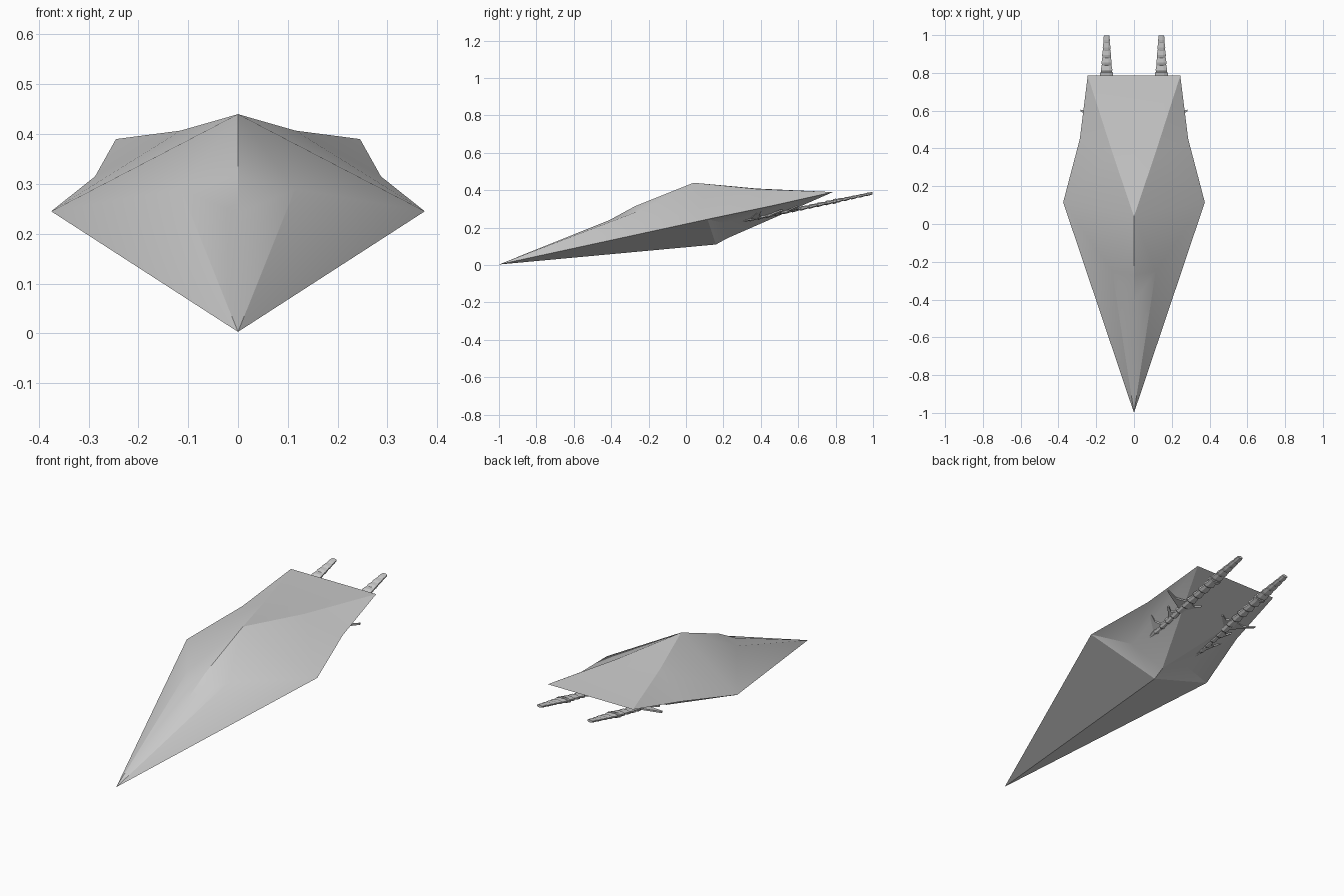
import bpy, bmesh, math
from mathutils import Vector

if "Cube" in bpy.data.objects:
    bpy.data.objects.remove(bpy.data.objects["Cube"])


def make_object(name, bm, angle=None):
    bmesh.ops.recalc_face_normals(bm, faces=bm.faces)
    me = bpy.data.meshes.new(name)
    bm.to_mesh(me)
    bm.free()
    ob = bpy.data.objects.new(name, me)
    bpy.context.collection.objects.link(ob)
    if angle:
        bpy.ops.object.select_all(action='DESELECT')
        ob.select_set(True)
        bpy.context.view_layer.objects.active = ob
        bpy.ops.object.shade_smooth_by_angle(angle=math.radians(angle))
    return ob


# Hull: right half as named corner points, mirrored across x = 0
P = {
    'nose': (0, -1, 0.003), 'dip': (0, -0.41, 0.24), 'brow': (0, -0.27, 0.316),
    'cheek': (0.115, -0.25, 0.29), 'peak': (0, 0.04, 0.44), 'tip': (0.375, 0.115, 0.245),
    'ridge': (0.115, 0.38, 0.407), 'flank': (0.287, 0.45, 0.315),
    'corner': (0.245, 0.785, 0.39), 'tail': (0, 0.785, 0.39),
    'mid': (0, 0.38, 0.409), 'keel': (0, 0.16, 0.11), 'step': (0, 0.22, 0.143),
    'recess': (0.18, 0.2, 0.225),
}
F = ['nose dip cheek', 'dip brow cheek', 'brow peak cheek', 'nose cheek tip',
     'cheek peak tip', 'peak ridge tip', 'tip ridge flank', 'ridge corner flank',
     'peak mid ridge', 'mid tail corner ridge',
     'nose tip keel', 'keel tip recess', 'keel recess step', 'recess tip flank',
     'recess flank corner', 'step recess corner', 'step corner tail']
bm = bmesh.new()
for s in (1, -1):
    v = {k: bm.verts.new((p[0] * s, p[1], p[2])) for k, p in P.items()}
    for f in F:
        bm.faces.new([v[k] for k in f.split()])
bmesh.ops.remove_doubles(bm, verts=bm.verts, dist=0.0005)
make_object('hull', bm, 22)


def axis(y):
    return 0.232 + (y - 0.28) * 0.212


def loft(bm, cx, rings, n=8):
    prev = None
    for y, w, h in rings:
        ring = [bm.verts.new((cx + w * math.cos(math.tau * (i + .5) / n), y,
                              axis(y) + h * math.sin(math.tau * (i + .5) / n))) for i in range(n)]
        if prev:
            for i in range(n):
                bm.faces.new((prev[i], prev[(i + 1) % n], ring[(i + 1) % n], ring[i]))
        else:
            bm.faces.new(ring)
        prev = ring
    bm.faces.new(prev)


def blade(bm, pts, thick=0.004):
    lo = [bm.verts.new(Vector(p) - Vector((0, 0, thick))) for p in pts]
    hi = [bm.verts.new(Vector(p) + Vector((0, 0, thick))) for p in pts]
    bm.faces.new(lo)
    bm.faces.new(hi)
    for i in range(len(pts)):
        j = (i + 1) % len(pts)
        bm.faces.new((lo[i], lo[j], hi[j], hi[i]))


for s, side in ((1, 'right'), (-1, 'left')):
    cx = 0.145 * s
    # Slim tail boom with overlapping segments
    rings = [(0.28, 0.004, 0.003), (0.34, 0.016, 0.010)]
    y = 0.34
    while y < 0.75:
        w = 0.018 + 0.014 * (y - 0.34) / 0.4
        rings += [(y + 0.005, w, 0.013), (y + 0.044, w * 0.72, 0.009)]
        y += 0.045
    rings += [(0.787, 0.037, 0.014), (0.802, 0.037, 0.014)]
    for i in range(5):
        a = 0.804 + i * 0.0392
        w = 0.033 - i * 0.0036
        rings += [(a, w * 0.93, 0.009), (a + 0.012, w, 0.0125 - i * 0.0008),
                  (a + 0.036, w * 0.86, 0.007)]
    bm = bmesh.new()
    loft(bm, cx, rings)
    make_object(side + '_tail_boom', bm)

    # Swept fins on both sides of the boom
    bm = bmesh.new()
    for y, span, rise in ((0.36, 0.085, 0.045), (0.47, 0.06, 0.02), (0.56, 0.137, 0.025)):
        for d, k in ((1, 1.0), (-1, 0.55)):
            z = axis(y)
            root, end = cx + s * d * 0.008, cx + s * d * span * k
            blade(bm, [(root, y - 0.025, z - 0.005), (end, y + 0.035, z + rise * k),
                       (end, y + 0.045, z + rise * k),
                       ((root + end) / 2, y + 0.03, z + rise * k * 0.4),
                       (root, y + 0.045, z + 0.009)])
    make_object(side + '_boom_fins', bm)
